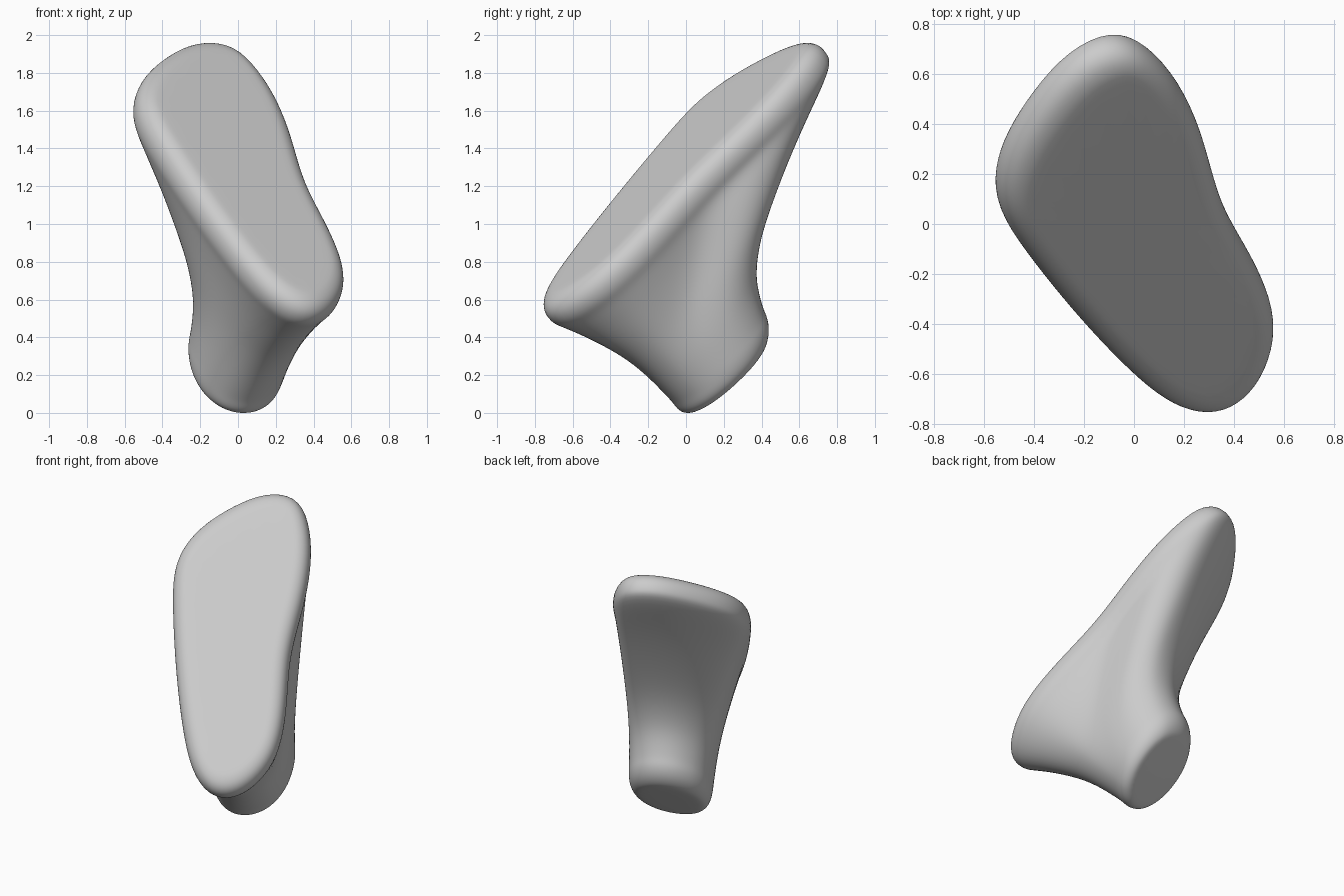
import bpy, bmesh
from mathutils import Vector

cube = bpy.data.objects.get("Cube")
if cube:
    bpy.data.objects.remove(cube)

# Sole outline seen from above, and the tilted planes of the sole and ankle cut
SOLE = [(-.08, .757), (.06, .70), (.18, .56), (.26, .38), (.31, .18), (.36, .04),
        (.46, -.12), (.54, -.29), (.555, -.44), (.50, -.60), (.40, -.71), (.27, -.75),
        (.13, -.71), (0, -.61), (-.15, -.46), (-.30, -.29), (-.45, -.10), (-.55, .05),
        (-.56, .19), (-.51, .34), (-.40, .51), (-.26, .67)]
SOLE_PLANE = (-.45, .84, 1.41)
ANKLE_PLANE = (-.40, .90, -.02)
NORMAL = Vector((.45, -.84, 1)).normalized()
COUNT = len(SOLE)


def on_plane(p, plane):
    return Vector((p.x, p.y, plane[2] + plane[0] * p.x + plane[1] * p.y))


def inset(points, amount):
    """Move a clockwise outline inward along its own normals."""
    result = []
    for i, p in enumerate(points):
        along = (points[(i + 1) % COUNT] - points[i - 1]).normalized()
        result.append(p + Vector((along.y, -along.x)) * amount)
    return result


def ankle_point(p):
    """Matching point on the slanted oval of the ankle."""
    d = Vector(((p.x + .3 * p.y) * 1.6, p.y)).normalized()
    v = (d.y - .154 * d.x) / .257
    return Vector((-.03, .22)) + d / ((d.x / .255) ** 2 + v * v) ** .5


outline = [Vector(p) + Vector((.04, -.06)) for p in SOLE]
ankle = [ankle_point(p) for p in outline]


def sole_ring(amount, depth):
    return [on_plane(p, SOLE_PLANE) - NORMAL * depth for p in inset(outline, amount)]


def ankle_ring(amount, lift):
    """Ring above the ankle cut, raised half upward and half along the leg."""
    rise = (NORMAL + Vector((0, 0, 1))) * lift / 2
    return [on_plane(p, ANKLE_PLANE) + rise for p in inset(ankle, amount)]


# Rounded sole edge
rings = [sole_ring(a, d) for a, d in
         ((.12, 0), (.08, 0), (.03, .02), (0, .07), (0, .135), (.018, .18))]

# Instep and heel sweeping into the ankle, with a narrower neck above it
rim, flare = rings[-1], ankle_ring(0, .12)
for t, f in ((.1, .18), (.2, .35), (.35, .57), (.5, .76), (.65, .88),
             (.76, .935), (.86, .968), (.94, .99)):
    ring = []
    for r, a in zip(rim, flare):
        step = a - r
        down = NORMAL * step.dot(NORMAL)
        ring.append(r + down * t + (step - down) * f)
    rings.append(ring)

# Rounded edge and flat cut of the ankle
rings.append(flare)
rings += [ankle_ring(a, lift) for a, lift in ((.012, .055), (.045, .01), (.085, 0))]

bm = bmesh.new()
loops = [[bm.verts.new(p) for p in ring] for ring in rings]
bm.faces.new(loops[0])
bm.faces.new(loops[-1])
for upper, lower in zip(loops, loops[1:]):
    for i in range(COUNT):
        j = (i + 1) % COUNT
        bm.faces.new((upper[i], upper[j], lower[j], lower[i]))
bmesh.ops.recalc_face_normals(bm, faces=bm.faces)
mesh = bpy.data.meshes.new("foot")
bm.to_mesh(mesh)
bm.free()

foot = bpy.data.objects.new("foot", mesh)
bpy.context.collection.objects.link(foot)
foot.modifiers.new("smooth_form", 'SUBSURF').levels = 2
foot.modifiers["smooth_form"].render_levels = 2

grey = bpy.data.materials.new("plain_grey")
grey.use_nodes = True
colour = (.6, .6, .6, 1)
grey.diffuse_color = colour
grey.node_tree.nodes["Principled BSDF"].inputs["Base Color"].default_value = colour
mesh.materials.append(grey)
for face in mesh.polygons:
    face.use_smooth = True

# Stand the lowest point on the ground
bpy.context.view_layer.update()
shape = foot.evaluated_get(bpy.context.evaluated_depsgraph_get())
foot.location.z = -min(v.co.z for v in shape.data.vertices)
